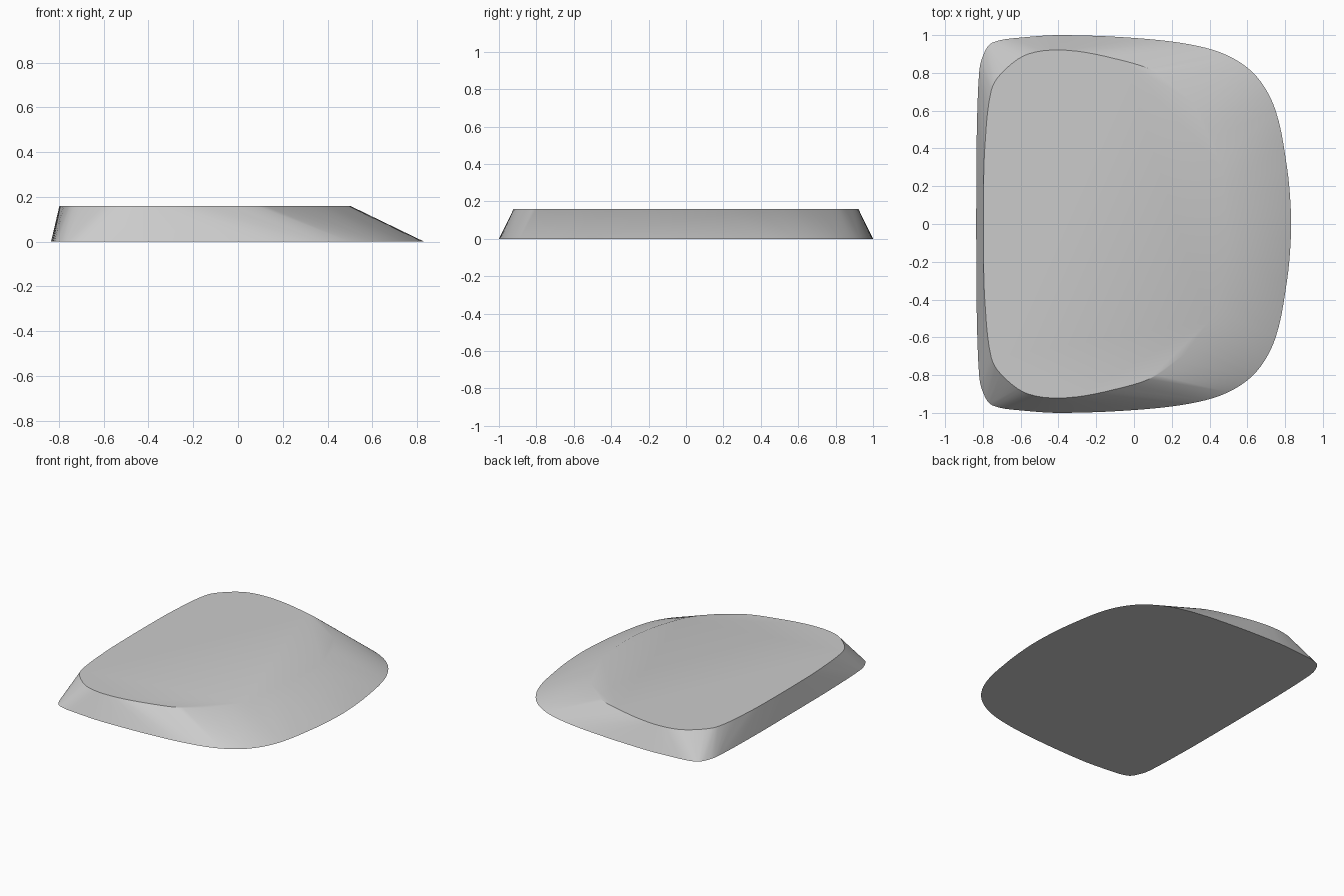
import bpy, bmesh, math
from mathutils import Vector

cube = bpy.data.objects.get("Cube")
if cube:
    bpy.data.objects.remove(cube, do_unlink=True)


def smooth_outline(half, z, steps=5):
    """Mirror a half outline over y = 0 and round it with a closed spline."""
    ring = [Vector((x, y, 0)) for x, y in half]
    ring += [Vector((x, -y, 0)) for x, y in reversed(half)]
    n = len(ring)
    points = []
    for i in range(n):
        a, b, c, d = (ring[(i + k) % n] for k in (-1, 0, 1, 2))
        # limit tangents by segment length so that corners stay tidy
        seg = (c - b).length
        t0 = (c - a).normalized() * seg
        t1 = (d - b).normalized() * seg
        for s in range(steps):
            t = s / steps
            p = (b * (2*t**3 - 3*t**2 + 1) + t0 * (t**3 - 2*t**2 + t)
                 + c * (3*t**2 - 2*t**3) + t1 * (t**3 - t**2))
            points.append((p.x, p.y, z))
    return points


# Outlines of the base and of the smaller flat top, from -x round to +x
base = [(-0.835, 0.15), (-0.833, 0.45), (-0.82, 0.8), (-0.80, 0.89),
        (-0.75, 0.96), (-0.56, 0.99), (-0.38, 1.0), (0, 0.985), (0.3, 0.95),
        (0.5, 0.89), (0.65, 0.78), (0.75, 0.6), (0.81, 0.3), (0.83, 0.08)]
top = [(-0.797, 0.12), (-0.79, 0.4), (-0.755, 0.71), (-0.69, 0.81),
       (-0.56, 0.9), (-0.36, 0.92), (-0.1, 0.875), (0.12, 0.8),
       (0.35, 0.6), (0.45, 0.37), (0.495, 0.15)]

# Wrap a tight skin round both outlines
bm = bmesh.new()
for co in smooth_outline(base, 0.0) + smooth_outline(top, 0.16):
    bm.verts.new(co)
bmesh.ops.convex_hull(bm, input=bm.verts[:])
loose = [v for v in bm.verts if not v.link_faces]
bmesh.ops.delete(bm, geom=loose, context='VERTS')
bmesh.ops.dissolve_limit(bm, angle_limit=math.radians(0.1),
                         verts=bm.verts[:], edges=bm.edges[:])
bmesh.ops.recalc_face_normals(bm, faces=bm.faces[:])

mesh = bpy.data.meshes.new("wedge_body")
bm.to_mesh(mesh)
bm.free()
body = bpy.data.objects.new("wedge_body", mesh)
bpy.context.collection.objects.link(body)

# Plain grey finish
grey = bpy.data.materials.new("plain_grey")
grey.use_nodes = True
colour = (0.6, 0.6, 0.6, 1)
grey.diffuse_color = colour
grey.node_tree.nodes["Principled BSDF"].inputs["Base Color"].default_value = colour
mesh.materials.append(grey)

# Soft shading across the shallow slope, crisp edges on the steep sides
bpy.ops.object.select_all(action='DESELECT')
body.select_set(True)
bpy.context.view_layer.objects.active = body
bpy.ops.object.shade_smooth_by_angle(angle=math.radians(30))
